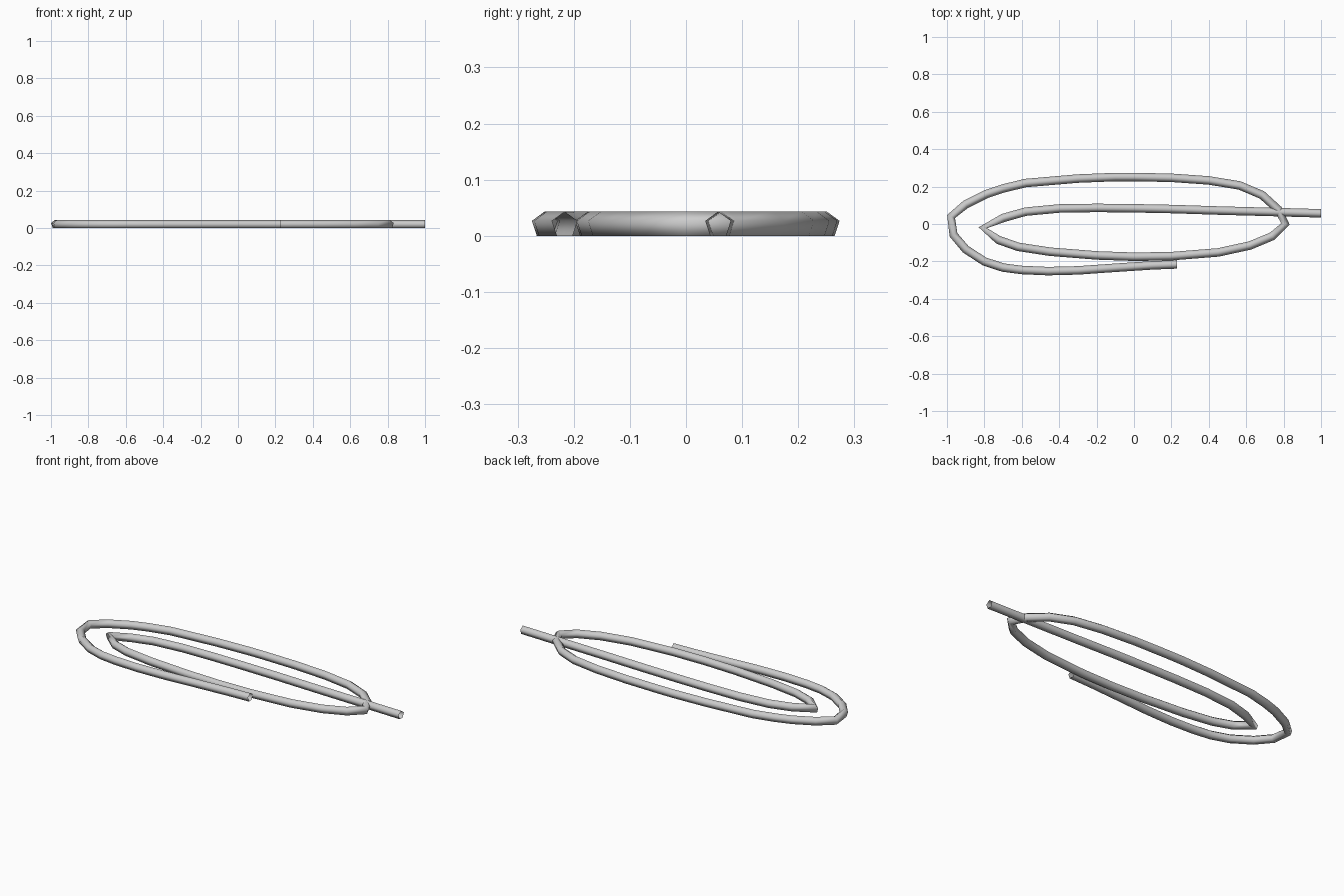
import bpy, bmesh, math
from mathutils import Vector

if "Cube" in bpy.data.objects:
    bpy.data.objects.remove(bpy.data.objects["Cube"])

R, SIDES = 0.0238, 5
ZC = R * math.cos(math.pi / SIDES)

# centre line of the bent wire, from the inner end to the outer end
path = [
    (1.0, .057), (.75, .064), (.45, .072), (.2, .08), (0, .084), (-.2, .086), (-.4, .083),
    (-.58, .066), (-.7, .032), (-.808, -.02),
    (-.725, -.085), (-.62, -.122), (-.45, -.148), (-.2, -.168), (0, -.175), (.2, -.172),
    (.45, -.152), (.62, -.115), (.74, -.065), (.81, 0),
    (.77, .078), (.685, .155), (.565, .206), (.4, .233), (.2, .247), (0, .251), (-.1, .251),
    (-.3, .243), (-.58, .219), (-.7, .19), (-.79, .16), (-.9, .105), (-.978, .04),
    (-.965, -.058), (-.9, -.135), (-.8, -.2), (-.7, -.233), (-.6, -.246), (-.46, -.252),
    (-.3, -.248), (-.1, -.234), (.1, -.221), (.23, -.216),
]
pts = [Vector((x, y, ZC)) for x, y in path]

# sweep an upright pentagon along the path
bm = bmesh.new()
rings = []
for i, p in enumerate(pts):
    t = Vector((0, 0, 0))
    if i > 0:
        t += (p - pts[i - 1]).normalized()
    if i < len(pts) - 1:
        t += (pts[i + 1] - p).normalized()
    t.normalize()
    side = Vector((-t.y, t.x, 0))
    ring = []
    for k in range(SIDES):
        a = 2 * math.pi * k / SIDES
        ring.append(bm.verts.new(p + side * R * math.sin(a) + Vector((0, 0, R * math.cos(a)))))
    rings.append(ring)
for a, b in zip(rings, rings[1:]):
    for k in range(SIDES):
        n = (k + 1) % SIDES
        bm.faces.new((a[k], a[n], b[n], b[k])).smooth = True
bmesh.ops.recalc_face_normals(bm, faces=bm.faces)

mesh = bpy.data.meshes.new("bent_wire")
bm.to_mesh(mesh)
bm.free()
bpy.context.collection.objects.link(bpy.data.objects.new("bent_wire", mesh))
